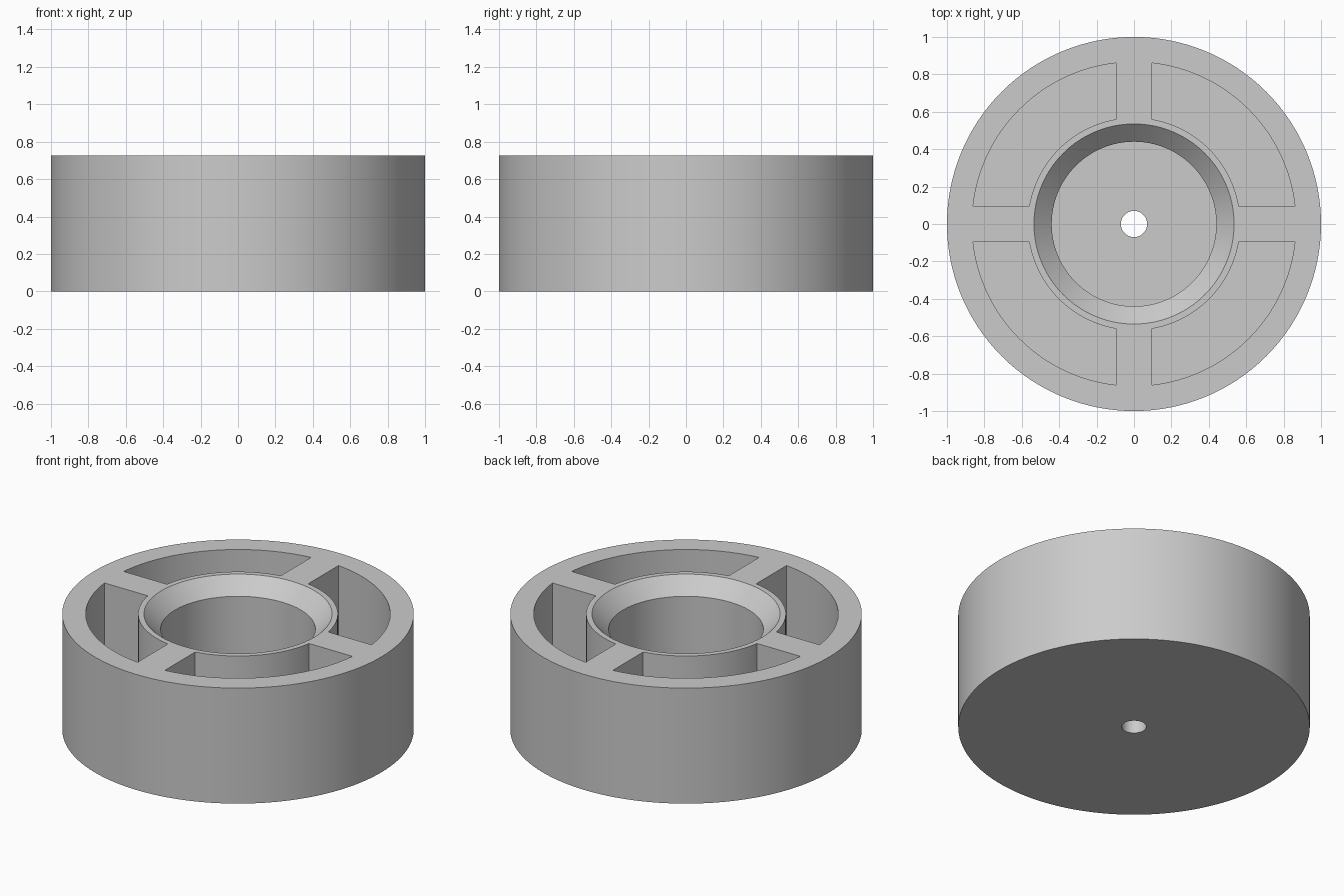
import bpy, bmesh
from math import asin, cos, sin, pi

HEIGHT, FLOOR = 0.725, 0.1
SEGMENTS = 128

if "Cube" in bpy.data.objects:
    bpy.data.objects.remove(bpy.data.objects["Cube"])

grey = bpy.data.materials.new("plain grey")
grey.use_nodes = True
grey.diffuse_color = (0.6, 0.6, 0.6, 1)
grey.node_tree.nodes["Principled BSDF"].inputs["Base Color"].default_value = (0.6, 0.6, 0.6, 1)


def make_object(name, bm):
    bmesh.ops.recalc_face_normals(bm, faces=bm.faces)
    mesh = bpy.data.meshes.new(name)
    bm.to_mesh(mesh)
    bm.free()
    mesh.materials.append(grey)
    obj = bpy.data.objects.new(name, mesh)
    bpy.context.collection.objects.link(obj)
    return obj


def lathe(name, profile):
    """Revolve a closed (radius, height) profile around z."""
    bm = bmesh.new()
    rings = []
    for i in range(SEGMENTS):
        a = 2 * pi * i / SEGMENTS
        rings.append([bm.verts.new((r * cos(a), r * sin(a), z)) for r, z in profile])
    for i, ring in enumerate(rings):
        following = rings[(i + 1) % SEGMENTS]
        for j in range(len(profile)):
            k = (j + 1) % len(profile)
            bm.faces.new((ring[j], following[j], following[k], ring[k]))
    return make_object(name, bm)


def arc(radius, half_gap, turn, steps=32):
    """Arc across one quadrant, kept half_gap away from both axes."""
    start = asin(half_gap / radius)
    span = pi / 2 - 2 * start
    angles = [turn + start + span * i / steps for i in range(steps + 1)]
    return [(radius * cos(a), radius * sin(a)) for a in angles]


# Wheel body: axle hole, recessed hub floor, bore, chamfered mouth and outer wall
wheel = lathe("wheel_body", [
    (0.07, 0), (1, 0), (1, HEIGHT), (0.535, HEIGHT),
    (0.44, HEIGHT - 0.095), (0.44, FLOOR), (0.07, FLOOR)])

# Four pockets that leave the cross spokes, hub ring and rim
bm = bmesh.new()
for quarter in range(4):
    turn = quarter * pi / 2
    outline = arc(0.866, 0.095, turn) + arc(0.568, 0.095, turn)[::-1]
    face = bm.faces.new([bm.verts.new((x, y, FLOOR)) for x, y in outline])
    top = bmesh.ops.extrude_face_region(bm, geom=[face])["geom"]
    bmesh.ops.translate(bm, vec=(0, 0, HEIGHT),
                        verts=[v for v in top if isinstance(v, bmesh.types.BMVert)])
    if face.is_valid and not any(len(e.link_faces) == 1 for e in face.edges):
        continue
    bm.faces.new([v for v in face.verts])
cutter = make_object("pocket_cutter", bm)

# Cut the pockets, then discard the cutter
cut = wheel.modifiers.new("pockets", "BOOLEAN")
cut.object = cutter
cut.operation = "DIFFERENCE"
cut.solver = "EXACT"
bpy.context.view_layer.objects.active = wheel
wheel.select_set(True)
bpy.ops.object.modifier_apply(modifier=cut.name)
bpy.data.objects.remove(cutter)
bpy.ops.object.shade_smooth_by_angle(angle=pi / 6)
